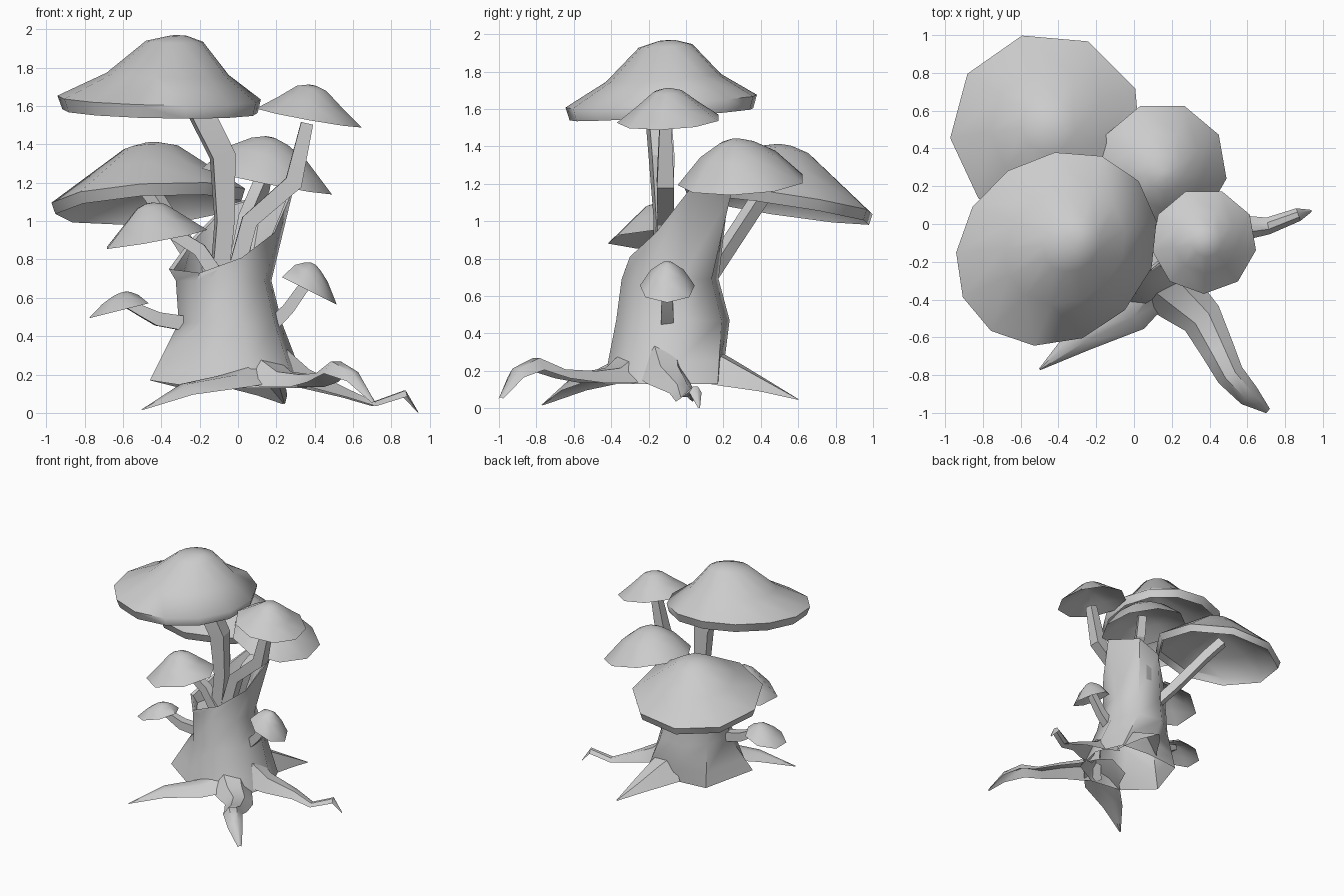
import bpy, bmesh
from math import sin, cos, tau, radians
from mathutils import Vector

if "Cube" in bpy.data.objects:
    bpy.data.objects.remove(bpy.data.objects["Cube"])

grey = bpy.data.materials.new("plain_grey")
grey.use_nodes = True
grey.diffuse_color = (0.6, 0.6, 0.6, 1)
grey.node_tree.nodes["Principled BSDF"].inputs["Base Color"].default_value = grey.diffuse_color


def skin(name, rings, angle, closed=True, ends=()):
    """Skin a list of sections; ends lists the sections to fill."""
    bm = bmesh.new()
    loops = [[bm.verts.new(p) for p in ring] for ring in rings]
    for a, b in zip(loops, loops[1:]):
        n = len(a)
        for i in range(n if closed else n - 1):
            j = (i + 1) % n
            bm.faces.new((a[i], a[j], b[j], b[i]))
    for end in ends:
        loop = loops[end]
        mid = bm.verts.new(sum((v.co for v in loop), Vector()) / len(loop))
        for i, v in enumerate(loop):
            bm.faces.new((v, loop[(i + 1) % len(loop)], mid))
    bmesh.ops.recalc_face_normals(bm, faces=bm.faces)
    mesh = bpy.data.meshes.new(name)
    bm.to_mesh(mesh)
    bm.free()
    mesh.materials.append(grey)
    mesh.shade_smooth()
    mesh.set_sharp_from_angle(angle=radians(angle))
    obj = bpy.data.objects.new(name, mesh)
    bpy.context.collection.objects.link(obj)


def cap(name, centre, radius, height, tilt, peak, sides, phase,
        lip=0.0, bulge=0.42, stretch=1.0, angle=42):
    """Mushroom cap: tilted dome, hollow below, stretched along one diagonal."""
    profile = [(0.08, 0.99), (0.28, 0.9), (0.6, bulge), (1, 0)]
    if lip:
        profile += [(0.96, -lip / height), (0.92, 0)]
    profile += [(0.6, bulge * 0.65), (0.1, 0.7)]
    axis = Vector((cos(radians(38)), sin(radians(38))))
    rings = []
    for r, h in profile:
        ring = []
        for i in range(sides):
            a = radians(phase) + tau * i / sides
            p = Vector((cos(a), sin(a))) * radius * r
            p += axis * p.dot(axis) * (stretch - 1)
            z = h * height + p.x * tilt[0] + p.y * tilt[1]
            ring.append(Vector(centre) + Vector((p.x + (1 - r) * peak[0], p.y + (1 - r) * peak[1], z)))
        rings.append(ring)
    skin(name, rings, angle, ends=(0, -1))


def across(pts):
    run = pts[-1] - pts[0]
    return Vector((run.y, -run.x, 0)).normalized()


def stem(name, path, widths):
    """Square stem that follows a bent path."""
    pts = [Vector(p) for p in path]
    side = across(pts)
    rings = []
    for k, p in enumerate(pts):
        t = (pts[min(k + 1, len(pts) - 1)] - pts[max(k - 1, 0)]).normalized()
        s = (side - t * side.dot(t)).normalized()
        u = s.cross(t)
        rings.append([p + widths[k] * (s * cos(a) + u * sin(a))
                      for a in (tau * (i + 0.5) / 4 for i in range(4))])
    skin(name, rings, 25, ends=(0, -1))


def root(name, ridge, widths, drops):
    """Tent-shaped root, open below, given by its ridge line."""
    pts = [Vector(p) for p in ridge]
    rings = []
    for k, p in enumerate(pts):
        side = across(pts[max(k - 1, 0):k + 2])
        down = Vector((0, 0, -drops[k]))
        rings.append([p - side * widths[k] + down, p - side * widths[k] * 0.4 + down * 0.2,
                      p + side * widths[k] * 0.4 + down * 0.2, p + side * widths[k] + down])
    skin(name, rings, 42, closed=False)


# Hollow trunk: flared foot, slanted torn top and thin inner lining
def trunk_ring(cx, cy, rx, ry, z):
    angles = [radians(12) + tau * i / 8 for i in range(8)]
    return [Vector((cx + rx * cos(a), cy + ry * sin(a), z)) for a in angles]


foot = [(0.36, -0.06), (0.26, 0.17), (0, 0.19), (-0.3, 0.16),
        (-0.46, -0.25), (-0.2, -0.4), (0.08, -0.44), (0.3, -0.32)]
foot = [Vector((x, y, 0.17 if x < -0.4 else 0.13)) for x, y in foot]
waist = trunk_ring(-0.04, -0.07, 0.275, 0.31, 0.47)
rim = [Vector(p) for p in (
    (0.29, 0.02, 1.17), (0.14, 0.24, 1.14), (-0.07, 0.22, 1.08), (-0.25, 0.08, 0.9),
    (-0.36, -0.13, 0.75), (-0.2, -0.33, 0.73), (0.02, -0.3, 0.81), (0.19, -0.16, 0.94))]
middle = Vector((-0.03, -0.05, 0))
lining = [middle + Vector((p.x - middle.x, p.y - middle.y, 0)) * 0.94 + Vector((0, 0, p.z - 0.01)) for p in rim]
skin("trunk", [
    foot,
    [a.lerp(b, 0.36) for a, b in zip(foot, waist)],
    waist,
    trunk_ring(-0.075, -0.085, 0.255, 0.265, 0.69),
    rim,
    lining,
    trunk_ring(-0.07, -0.08, 0.23, 0.24, 0.69),
], 48, ends=(-1,))

# Roots
root("front_right_root",
     [(0.06, -0.3, 0.31), (-0.04, -0.45, 0.215), (-0.28, -0.6, 0.165), (-0.5, -0.77, 0.02)],
     [0.17, 0.14, 0.08, 0.005], [0.15, 0.08, 0.07, 0.005])
root("front_left_root",
     [(0.12, -0.28, 0.35), (0.24, -0.39, 0.235), (0.36, -0.5, 0.215), (0.44, -0.66, 0.22),
      (0.51, -0.8, 0.285), (0.61, -0.91, 0.225), (0.71, -0.99, 0.06)],
     [0.17, 0.14, 0.11, 0.09, 0.075, 0.06, 0.015], [0.2, 0.1, 0.08, 0.06, 0.08, 0.06, 0.01])
root("left_root",
     [(0.2, -0.12, 0.42), (0.36, -0.09, 0.25), (0.56, -0.02, 0.14), (0.71, -0.01, 0.065),
      (0.87, 0.05, 0.125), (0.94, 0.07, 0.005)],
     [0.15, 0.12, 0.07, 0.045, 0.035, 0.005], [0.25, 0.12, 0.06, 0.03, 0.04, 0.005])
root("back_root",
     [(0.08, 0.13, 0.36), (0.12, 0.23, 0.3), (0.18, 0.42, 0.17), (0.24, 0.6, 0.05)],
     [0.17, 0.14, 0.08, 0.005], [0.22, 0.18, 0.08, 0.005])

# Stems
stem("top_stem",
     [(-0.1, -0.13, 0.67), (-0.07, -0.12, 1.0), (-0.08, -0.13, 1.34), (-0.2, -0.15, 1.58), (-0.23, -0.15, 1.68)],
     [0.06, 0.065, 0.085, 0.085, 0.075])
stem("left_stem",
     [(-0.03, -0.12, 0.67), (0.06, -0.11, 1.0), (0.29, -0.11, 1.2), (0.36, -0.11, 1.51)],
     [0.06, 0.06, 0.065, 0.045])
stem("middle_stem",
     [(-0.02, -0.05, 0.67), (0.05, 0.05, 1.02), (0.12, 0.22, 1.18), (0.15, 0.28, 1.33)],
     [0.05, 0.05, 0.05, 0.045])
stem("back_stem",
     [(-0.1, 0.08, 0.64), (-0.25, 0.21, 0.84), (-0.44, 0.4, 1.13), (-0.52, 0.49, 1.24)],
     [0.05, 0.05, 0.05, 0.05])
stem("right_stem",
     [(-0.1, -0.15, 0.7), (-0.2, -0.15, 0.85), (-0.33, -0.14, 0.93), (-0.44, -0.14, 1.0)],
     [0.055, 0.05, 0.045, 0.04])
stem("small_right_stem",
     [(-0.24, -0.13, 0.46), (-0.42, -0.16, 0.49), (-0.5, -0.17, 0.53), (-0.58, -0.18, 0.57)],
     [0.055, 0.05, 0.04, 0.03])
stem("small_left_stem",
     [(0.17, -0.1, 0.45), (0.26, -0.1, 0.54), (0.36, -0.1, 0.68)],
     [0.05, 0.045, 0.04])

# Caps
cap("top_cap", (-0.41, -0.13, 1.64), 0.485, 0.33, (-0.03, 0.07), (0.11, 0.03), 13, 12,
    lip=0.07, bulge=0.38, stretch=1.16, angle=70)
cap("back_cap", (-0.46, 0.5, 1.12), 0.515, 0.29, (0.06, -0.15), (0.01, 0.03), 9, 25, lip=0.06, bulge=0.5)
cap("middle_cap", (0.15, 0.3, 1.21), 0.345, 0.23, (-0.2, 0.05), (0.02, -0.04), 9, -10, bulge=0.62)
cap("left_cap", (0.37, -0.09, 1.54), 0.28, 0.17, (-0.18, 0.05), (0.02, -0.01), 9, -10, bulge=0.48)
cap("right_cap", (-0.435, -0.15, 0.905), 0.275, 0.19, (0.18, 0.05), (-0.03, 0), 7, 0, bulge=0.5)
cap("small_right_cap", (-0.63, -0.18, 0.53), 0.165, 0.1, (0.25, 0), (0.03, 0), 7, 0, bulge=0.6)
cap("small_left_cap", (0.365, -0.1, 0.64), 0.15, 0.14, (-0.5, 0), (0.03, 0), 7, 0, bulge=0.65)
